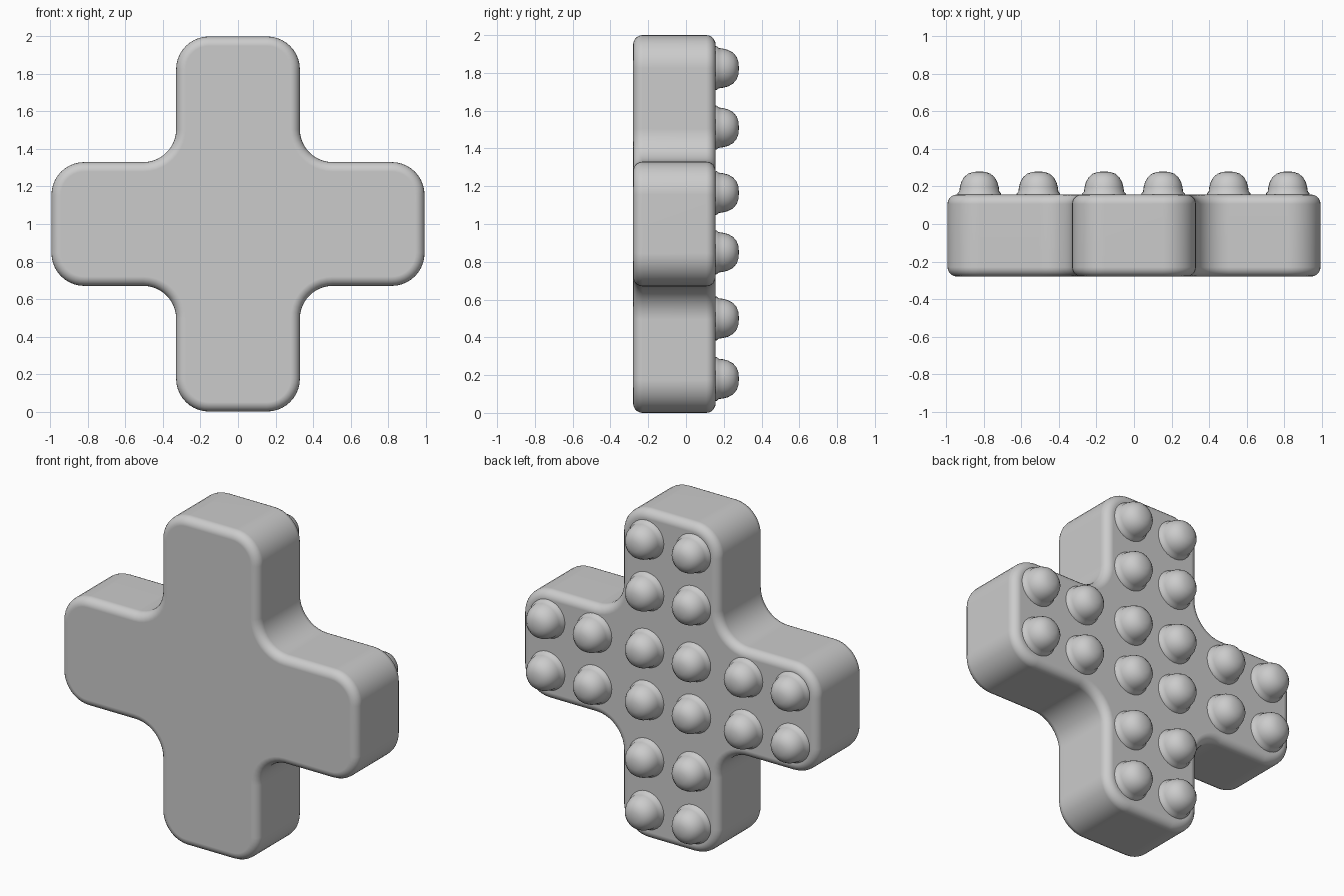
import bpy, bmesh, math
from mathutils import Vector

if "Cube" in bpy.data.objects:
    bpy.data.objects.remove(bpy.data.objects["Cube"])

ARM, WX, WZ, R = 0.33, 0.995, 1.0, 0.175
Y_FRONT, Y_BACK, EDGE = -0.28, 0.157, 0.05


def finish(bm, name, angle):
    bmesh.ops.recalc_face_normals(bm, faces=bm.faces)
    me = bpy.data.meshes.new(name)
    bm.to_mesh(me)
    bm.free()
    ob = bpy.data.objects.new(name, me)
    bpy.context.collection.objects.link(ob)
    bpy.ops.object.select_all(action='DESELECT')
    ob.select_set(True)
    bpy.context.view_layer.objects.active = ob
    bpy.ops.object.shade_smooth_by_angle(angle=math.radians(angle))
    return ob


def fillet(points, r, n=10):
    """Round every corner of a closed 2D outline."""
    out = []
    for i, p in enumerate(points):
        d1 = (points[i - 1] - p).normalized()
        d2 = (points[(i + 1) % len(points)] - p).normalized()
        c = p + r * (d1 + d2)
        for k in range(n + 1):
            t = k / n * math.pi / 2
            out.append(c - r * (d2 * math.cos(t) + d1 * math.sin(t)))
    return out


# Cross-shaped block: rounded outline, extruded along y, rims rounded
a = ARM
corners = [(a, -WZ), (a, -a), (WX, -a), (WX, a), (a, a), (a, WZ),
           (-a, WZ), (-a, a), (-WX, a), (-WX, -a), (-a, -a), (-a, -WZ)]
outline = fillet([Vector(c) for c in corners], R)
bm = bmesh.new()
face = bm.faces.new([bm.verts.new((p.x, Y_FRONT, p.y + 1)) for p in outline])
ext = bmesh.ops.extrude_face_region(bm, geom=[face], use_keep_orig=True)
moved = [g for g in ext['geom'] if isinstance(g, bmesh.types.BMVert)]
bmesh.ops.translate(bm, verts=moved, vec=(0, Y_BACK - Y_FRONT, 0))
bmesh.ops.recalc_face_normals(bm, faces=bm.faces)
rims = [e for e in bm.edges if abs(e.verts[0].co.y - e.verts[1].co.y) < 1e-5]
bmesh.ops.bevel(bm, geom=rims, offset=EDGE, segments=5, profile=0.5,
                affect='EDGES', clamp_overlap=True)
block = finish(bm, "cross_block", 40)
wn = block.modifiers.new("flat_faces", 'WEIGHTED_NORMAL')
wn.keep_sharp = True

# Domed studs on the back, two rows along each arm
profile = [(0.117, 0.145), (0.116, 0.163), (0.107, 0.172), (0.104, 0.195),
           (0.097, 0.222), (0.082, 0.249), (0.060, 0.268), (0.032, 0.278), (0, 0.28)]
xs = [-0.825, -0.51, -0.16, 0.155, 0.505, 0.82]
zs = [0.18, 0.50, 0.85, 1.165, 1.51, 1.825]
SIDES = 28
bm = bmesh.new()
for i, x in enumerate(xs):
    for j, z in enumerate(zs):
        if i not in (2, 3) and j not in (2, 3):
            continue
        rings = []
        for r, y in profile[:-1]:
            rings.append([bm.verts.new((x + r * math.cos(k * math.tau / SIDES), y,
                                        z + r * math.sin(k * math.tau / SIDES)))
                          for k in range(SIDES)])
        tip = bm.verts.new((x, profile[-1][1], z))
        for k in range(SIDES):
            n = (k + 1) % SIDES
            for lo, hi in zip(rings, rings[1:]):
                bm.faces.new((lo[k], lo[n], hi[n], hi[k]))
            bm.faces.new((rings[-1][k], rings[-1][n], tip))
        bm.faces.new(rings[0])
finish(bm, "back_studs", 50)
